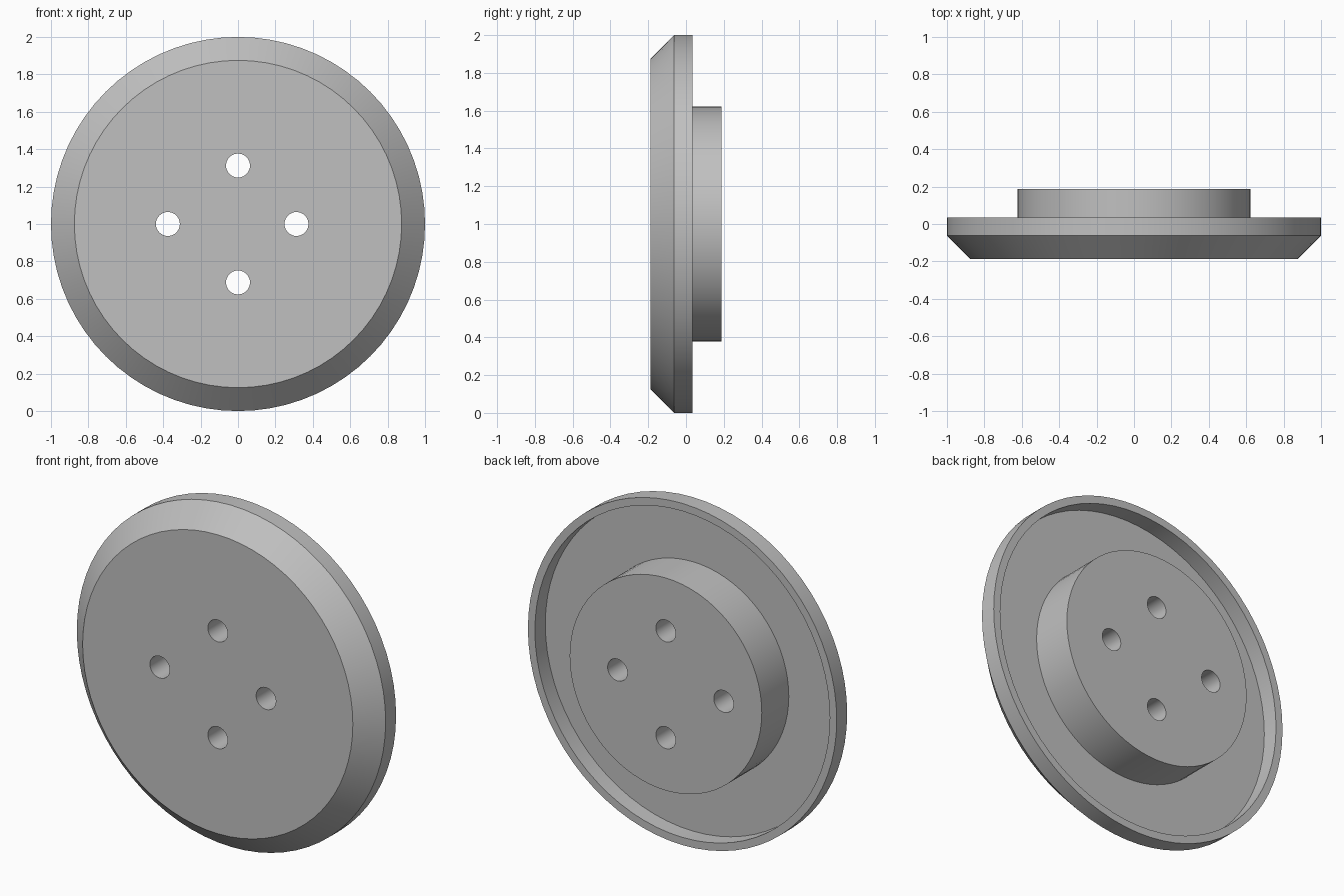
import bpy, bmesh
from math import cos, sin, pi

cube = bpy.data.objects.get("Cube")
if cube:
    bpy.data.objects.remove(cube, do_unlink=True)

grey = bpy.data.materials.new("plain grey")
grey.use_nodes = True
colour = (0.53, 0.53, 0.53, 1)
grey.diffuse_color = colour
grey.node_tree.nodes["Principled BSDF"].inputs["Base Color"].default_value = colour


def lathe(name, profile, sides, x=0.0, z=1.0):
    """Solid turned about the y direction from (radius, y) points, capped at both ends."""
    bm = bmesh.new()
    rings = []
    for r, y in profile:
        angles = [2 * pi * i / sides for i in range(sides)]
        rings.append([bm.verts.new((x + r * cos(a), y, z + r * sin(a))) for a in angles])
    for a, b in zip(rings, rings[1:]):
        for i in range(sides):
            j = (i + 1) % sides
            bm.faces.new((a[i], a[j], b[j], b[i]))
    bm.faces.new(rings[0])
    bm.faces.new(rings[-1])
    bmesh.ops.recalc_face_normals(bm, faces=bm.faces)
    mesh = bpy.data.meshes.new(name)
    bm.to_mesh(mesh)
    bm.free()
    mesh.materials.append(grey)
    obj = bpy.data.objects.new(name, mesh)
    bpy.context.collection.objects.link(obj)
    return obj


# Bevelled disc with a raised rim and a round hub on the back
FRONT, BEVEL, FLOOR, RIM, HUB = -0.1875, -0.0625, -0.0625, 0.034, 0.1875
disc = lathe("flanged_disc", [
    (0.875, FRONT), (1.0, BEVEL), (1.0, RIM),
    (0.955, RIM), (0.955, FLOOR),
    (0.622, FLOOR), (0.622, HUB),
], 72)

# Four through holes, one set slightly further out
bpy.context.view_layer.objects.active = disc
for x, z in [(-0.375, 1), (0.3125, 1), (0, 1.3125), (0, 0.6875)]:
    cutter = lathe("hole_cutter", [(0.064, -0.4), (0.064, 0.4)], 32, x, z)
    cutter.hide_render = True
    cut = disc.modifiers.new("hole", 'BOOLEAN')
    cut.operation = 'DIFFERENCE'
    cut.solver = 'EXACT'
    cut.object = cutter
    bpy.ops.object.modifier_apply(modifier=cut.name)
    bpy.data.objects.remove(cutter, do_unlink=True)

# Smooth walls, sharp edges
bpy.ops.object.select_all(action='DESELECT')
disc.select_set(True)
bpy.ops.object.shade_smooth_by_angle(angle=pi / 6)
